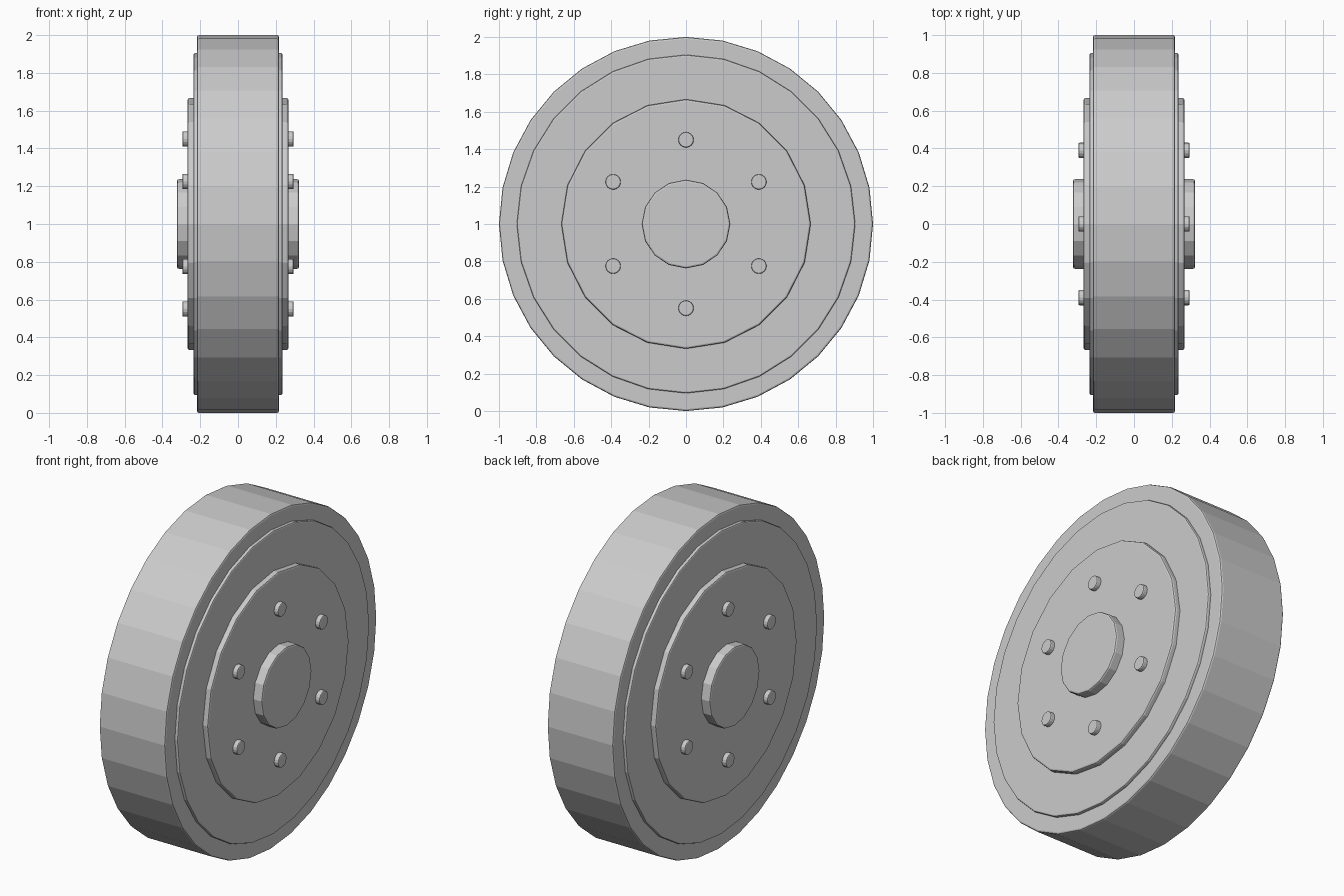
import bpy
import bmesh
from math import radians, sin, cos
from mathutils import Matrix

cube = bpy.data.objects.get("Cube")
if cube:
    bpy.data.objects.remove(cube, do_unlink=True)

grey = bpy.data.materials.new("mid_grey")
grey.use_nodes = True
colour = (0.6, 0.6, 0.6, 1)
grey.diffuse_color = colour
grey.node_tree.nodes["Principled BSDF"].inputs["Base Color"].default_value = colour

CENTRE_Z = 1.0


def disc(name, radius, half_width, sides, bevel, x=0, y=0, z=0):
    """Flat-sided disc whose axis runs along x, with softened rims."""
    bm = bmesh.new()
    bmesh.ops.create_cone(bm, cap_ends=True, segments=sides, radius1=radius,
                          radius2=radius, depth=2 * half_width,
                          matrix=Matrix.Rotation(radians(90), 4, 'Y'))
    mesh = bpy.data.meshes.new(name)
    bm.to_mesh(mesh)
    bm.free()
    mesh.materials.append(grey)
    obj = bpy.data.objects.new(name, mesh)
    obj.location = (x, y, CENTRE_Z + z)
    bpy.context.collection.objects.link(obj)
    mod = obj.modifiers.new("rim_bevel", 'BEVEL')
    mod.width = bevel
    mod.segments = 2
    mod.limit_method = 'ANGLE'
    mod.angle_limit = radians(45)
    return obj


# Stepped wheel body, from the broad tread to the narrow hub
disc("tread", 1.0, 0.217, 32, 0.01)
disc("rim_plate", 0.905, 0.235, 28, 0.008)
disc("inner_plate", 0.667, 0.267, 20, 0.01)
disc("hub", 0.237, 0.323, 16, 0.01)

# Ring of six bolts on each face
for side, label in ((1, "left"), (-1, "right")):
    for i in range(6):
        a = radians(60 * i)
        disc(f"{label}_bolt_{i + 1}", 0.041, 0.018, 16, 0.006,
             side * 0.276, 0.45 * sin(a), 0.45 * cos(a))
